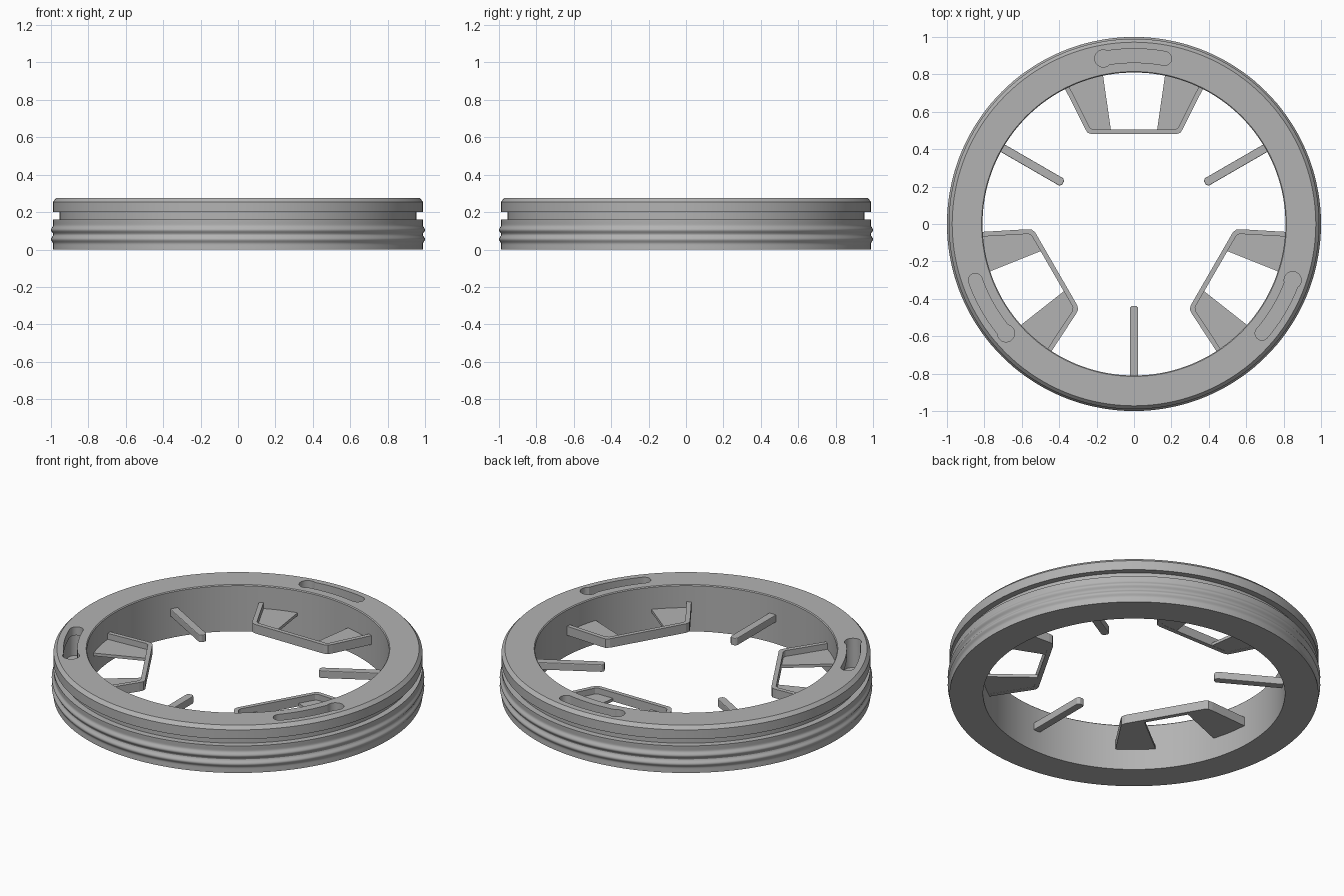
import bpy, bmesh
from math import sin, cos, pi, radians
from mathutils import Matrix

cube = bpy.data.objects.get("Cube")
if cube:
    bpy.data.objects.remove(cube, do_unlink=True)

grey = bpy.data.materials.new("plain_grey")
grey.use_nodes = True
colour = (0.45, 0.45, 0.45, 1)
grey.diffuse_color = colour
grey.node_tree.nodes["Principled BSDF"].inputs["Base Color"].default_value = colour


def finish(name, bm):
    bmesh.ops.recalc_face_normals(bm, faces=bm.faces)
    mesh = bpy.data.meshes.new(name)
    bm.to_mesh(mesh)
    bm.free()
    mesh.materials.append(grey)
    obj = bpy.data.objects.new(name, mesh)
    bpy.context.collection.objects.link(obj)
    return obj


def smooth(obj):
    bpy.ops.object.select_all(action='DESELECT')
    obj.select_set(True)
    bpy.context.view_layer.objects.active = obj
    bpy.ops.object.shade_smooth_by_angle(angle=radians(25))


def prism(name, outline, z0, z1, turn=0):
    """Upright solid from a flat outline, turned about the ring's axis."""
    bm = bmesh.new()
    face = bm.faces.new([bm.verts.new((x, y, z0)) for x, y in outline])
    top = bmesh.ops.extrude_face_region(bm, geom=[face])["geom"]
    bmesh.ops.translate(bm, vec=(0, 0, z1 - z0),
                        verts=[v for v in top if isinstance(v, bmesh.types.BMVert)])
    bmesh.ops.rotate(bm, verts=bm.verts, matrix=Matrix.Rotation(turn, 3, 'Z'))
    return finish(name, bm)


def mirrored(half):
    return half + [(-x, y) for x, y in reversed(half)]


def arc(cx, cy, r, a0, a1, n):
    return [(cx + r * cos(a0 + (a1 - a0) * i / n),
             cy + r * sin(a0 + (a1 - a0) * i / n)) for i in range(n + 1)]


def slot_outline(r, half_width, a0, a1):
    """Curved slot with round ends."""
    start = arc(r * cos(a0), r * sin(a0), half_width, a0 - pi, a0, 10)
    end = arc(r * cos(a1), r * sin(a1), half_width, a1, a1 + pi, 10)
    outer = arc(0, 0, r + half_width, a0, a1, 16)[1:-1]
    inner = arc(0, 0, r - half_width, a1, a0, 16)[1:-1]
    return start + outer + end + inner


# Ring profile: rippled lower band, recessed groove, chamfered upper band
ripple = [(0, 0.99), (0.03, 0.989), (0.055, 1.0), (0.08, 0.988),
          (0.105, 1.0), (0.13, 0.989), (0.16, 0.99)]
profile = [(0.81, 0)]
for (za, ra), (zb, rb) in zip(ripple, ripple[1:]):
    for i in range(5):
        t = i / 5
        profile.append((ra + (rb - ra) * (1 - cos(pi * t)) / 2, za + (zb - za) * t))
profile += [(0.99, 0.16), (0.955, 0.16), (0.955, 0.2), (0.99, 0.2),
            (0.99, 0.255), (0.972, 0.275), (0.815, 0.275), (0.81, 0.27)]

SEGMENTS = 144
bm = bmesh.new()
loops = [[bm.verts.new((r * cos(2 * pi * k / SEGMENTS), r * sin(2 * pi * k / SEGMENTS), z))
          for r, z in profile] for k in range(SEGMENTS)]
for k in range(SEGMENTS):
    a, b = loops[k], loops[(k + 1) % SEGMENTS]
    for i in range(len(profile)):
        j = (i + 1) % len(profile)
        bm.faces.new((a[i], b[i], b[j], a[j]))
ring = finish("ring", bm)

# Keyhole slots: narrow mouth, round entry hole and wider channel below
R, SPAN = 0.9, radians(10.5)
mid = pi / 2
for n in range(3):
    turn = n * 2 * pi / 3
    cutters = [
        prism("slot_channel", slot_outline(R, 0.049, mid - SPAN, mid + SPAN), 0.1, 0.225, turn),
        prism("slot_mouth", slot_outline(R, 0.037, mid - SPAN, mid + SPAN), 0.15, 0.3, turn),
        prism("slot_entry", arc(R * cos(mid + SPAN), R * sin(mid + SPAN), 0.046,
                                0, 2 * pi * 23 / 24, 23), 0.15, 0.3, turn)]
    for cutter in cutters:
        bpy.context.view_layer.objects.active = ring
        cut = ring.modifiers.new("slot", 'BOOLEAN')
        cut.operation = 'DIFFERENCE'
        cut.solver = 'EXACT'
        cut.object = cutter
        bpy.ops.object.modifier_apply(modifier=cut.name)
        bpy.data.objects.remove(cutter, do_unlink=True)
smooth(ring)

# Inward brackets and ribs, three of each
wall_outer = mirrored([(0.39, 0.765), (0.262, 0.51), (0.248, 0.488), (0.225, 0.48)])
wall_inner = mirrored([(0.362, 0.765), (0.236, 0.515), (0.22, 0.505)])
wall = wall_outer + wall_inner[::-1]
plate = [(0.122, 0.492), (0.17, 0.825), (0.375, 0.76), (0.25, 0.51), (0.225, 0.492)]
rib = mirrored([(0.0225, -0.83), (0.0225, -0.45), (0.012, -0.438)])

for n in range(3):
    turn = n * 2 * pi / 3
    prism(f"bracket_wall_{n + 1}", wall, 0.122, 0.175, turn)
    for side, sign in (("left", 1), ("right", -1)):
        prism(f"bracket_plate_{side}_{n + 1}", [(sign * x, y) for x, y in plate],
              0.123, 0.14, turn)
    bar = prism(f"rib_{n + 1}", rib, 0.128, 0.172, turn)
    bevel = bar.modifiers.new("soft_edges", 'BEVEL')
    bevel.width = 0.004
    bevel.segments = 2
